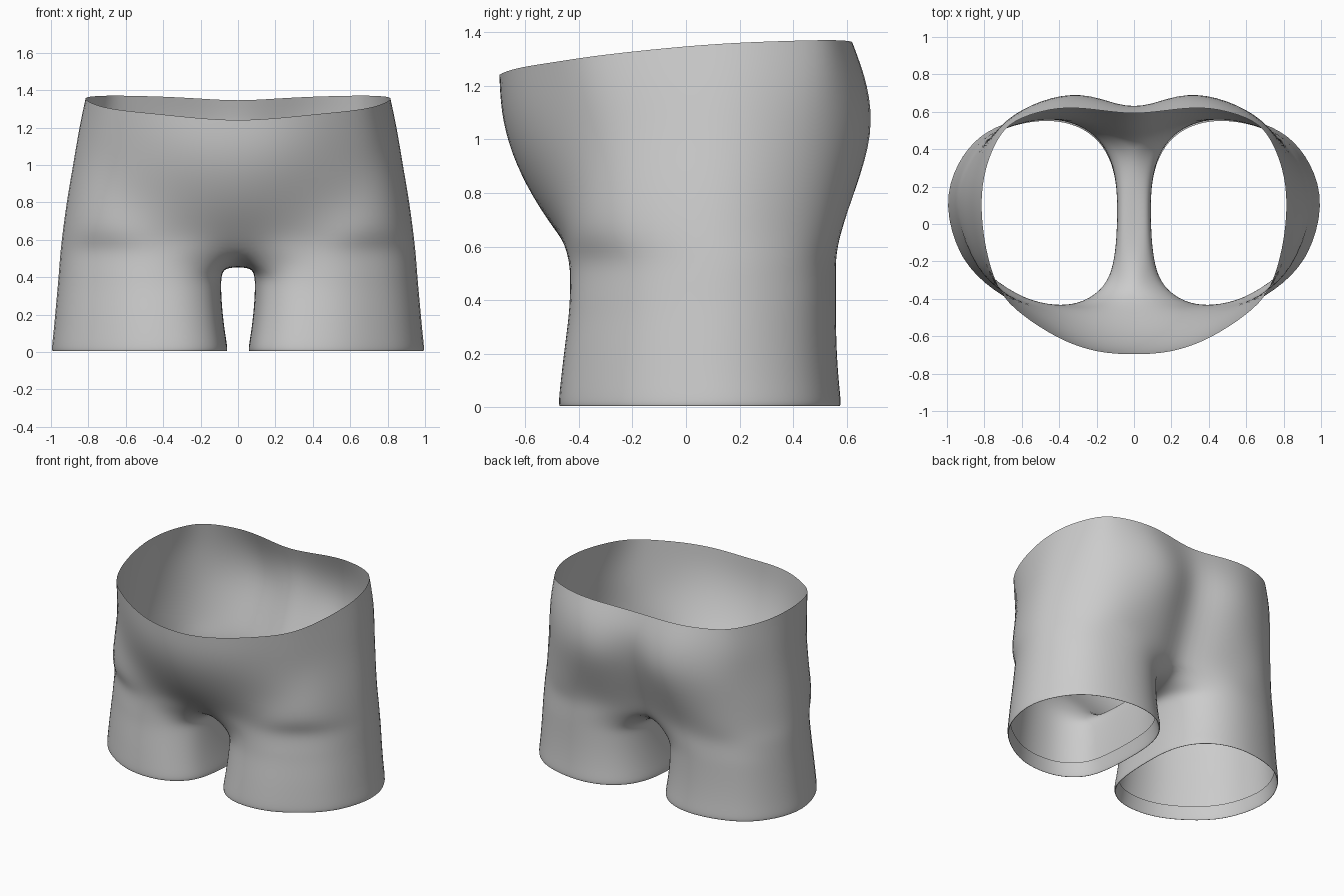
import bpy
import bmesh
from mathutils import Vector

if "Cube" in bpy.data.objects:
    bpy.data.objects.remove(bpy.data.objects["Cube"])

# Leg outline at the hem: 13 outer points (front, side, back), then 5 inner-thigh points
HEM = [(.13, -.36), (.25, -.45), (.4, -.475), (.57, -.45), (.75, -.35), (.92, -.18),
       (1, .1), (.94, .32), (.82, .47), (.65, .55), (.45, .58), (.28, .545), (.16, .46),
       (.09, .34), (.06, .2), (.055, .05), (.06, -.1), (.08, -.24)]
OUTER = 13

# Half rings of the hips, from front centre round the side to back centre
HIPS = [
    (.65, [(0, -.475), (.2, -.47), (.4, -.45), (.58, -.42), (.74, -.34), (.87, -.18), (.94, .1),
           (.88, .31), (.77, .46), (.62, .55), (.43, .575), (.2, .55), (0, .48)]),
    (.82, [(0, -.575), (.2, -.555), (.4, -.5), (.59, -.42), (.74, -.33), (.855, -.17), (.917, .1),
           (.865, .31), (.76, .47), (.61, .58), (.4, .635), (.2, .615), (0, .545)]),
    (1.02, [(0, -.655), (.2, -.635), (.4, -.565), (.59, -.45), (.735, -.32), (.83, -.15), (.88, .1),
            (.845, .3), (.75, .48), (.6, .615), (.38, .695), (.19, .685), (0, .61)]),
    (1.2, [(0, -.69), (.2, -.672), (.4, -.6), (.6, -.465), (.735, -.33), (.815, -.13), (.85, .1),
           (.825, .29), (.74, .49), (.6, .6), (.39, .68), (.19, .67), (0, .635)]),
    (1.36, [(0, -.695), (.2, -.68), (.4, -.61), (.6, -.48), (.72, -.35), (.79, -.13), (.815, .1),
            (.79, .3), (.71, .48), (.6, .565), (.4, .62), (.2, .61), (0, .59)]),
]
RIM_Z = [1.24, 1.25, 1.27, 1.29, 1.31, 1.335, 1.355, 1.365, 1.37, 1.37, 1.365, 1.355, 1.345]


def leg_ring(z, x0, x1, y0, y1):
    """Hem outline refitted to a new bounding box."""
    return [Vector((x0 + (x - .055) / .945 * (x1 - x0),
                    y0 + (y + .475) / 1.055 * (y1 - y0), z)) for x, y in HEM]


def hip_ring(z, pts):
    """Half ring whose height follows the sloping waist."""
    return [Vector((x, y, z + (r - 1.36) * (z - .6) / .76)) for (x, y), r in zip(pts, RIM_Z)]


def sharpen(ring, closed):
    """Push points outward so the subdivided surface passes through them."""
    def flip(p):
        return Vector((-p.x, p.y, p.z))
    out = []
    n = len(ring)
    for i, p in enumerate(ring):
        a = ring[i - 1] if closed or i > 0 else flip(ring[1])
        b = ring[(i + 1) % n] if closed or i < n - 1 else flip(ring[n - 2])
        out.append(p - (a - 2 * p + b) / 6)
    return out


# Legs: turned-in hem first, then up the outside
rings = [sharpen(leg_ring(*r), True) for r in [
    (.10, .09, .972, -.452, .552),
    (.015, .07, .986, -.462, .567),
    (.0, .062, .994, -.469, .574),
    (.015, .055, 1.0, -.475, .58),
    (.10, .07, .99, -.466, .57),
    (.22, .085, .979, -.452, .562),
    (.34, .092, .968, -.436, .56),
    (.41, .09, .962, -.432, .56)]]

# Crotch: two rings that draw the inner thigh up to the centre seam
low = sharpen(leg_ring(.48, .062, .957, -.43, .56), True)
low[0], low[12] = Vector((.075, -.34, .475)), Vector((.085, .43, .485))
for i in range(OUTER, 18):
    low[i].x, low[i].z = .07, .45
top = sharpen(leg_ring(.56, .05, .95, -.43, .56), True)
top[0], top[12] = Vector((0, -.37, .525)), Vector((0, .42, .53))
top[1], top[11] = Vector((.2, -.445, .56)), Vector((.2, .53, .56))
for i, z in zip(range(OUTER, 18), (.48, .46, .452, .452, .47)):
    top[i].x, top[i].z = 0, z
rings += [low, top]

# Hips and waist
rings += [sharpen(hip_ring(z, p), False) for z, p in HIPS]

bm = bmesh.new()
rows = [[bm.verts.new(p) for p in ring] for ring in rings]
for a, b in zip(rows, rows[1:]):
    closed = len(b) == 18
    for j in range(18 if closed else OUTER - 1):
        k = (j + 1) % 18
        bm.faces.new((a[j], a[k], b[k], b[j]))
for f in bm.faces:
    f.smooth = True
mesh = bpy.data.meshes.new("shorts")
bm.to_mesh(mesh)
bm.free()

shorts = bpy.data.objects.new("shorts", mesh)
bpy.context.collection.objects.link(shorts)
mat = bpy.data.materials.new("grey cloth")
mat.diffuse_color = (.6, .6, .6, 1)
mat.use_nodes = True
mat.node_tree.nodes["Principled BSDF"].inputs["Base Color"].default_value = mat.diffuse_color
mesh.materials.append(mat)

# Other half, then smoothing
mirror = shorts.modifiers.new("mirror", 'MIRROR')
mirror.use_clip = True
mirror.merge_threshold = .002
sub = shorts.modifiers.new("smooth", 'SUBSURF')
sub.levels = sub.render_levels = 2
